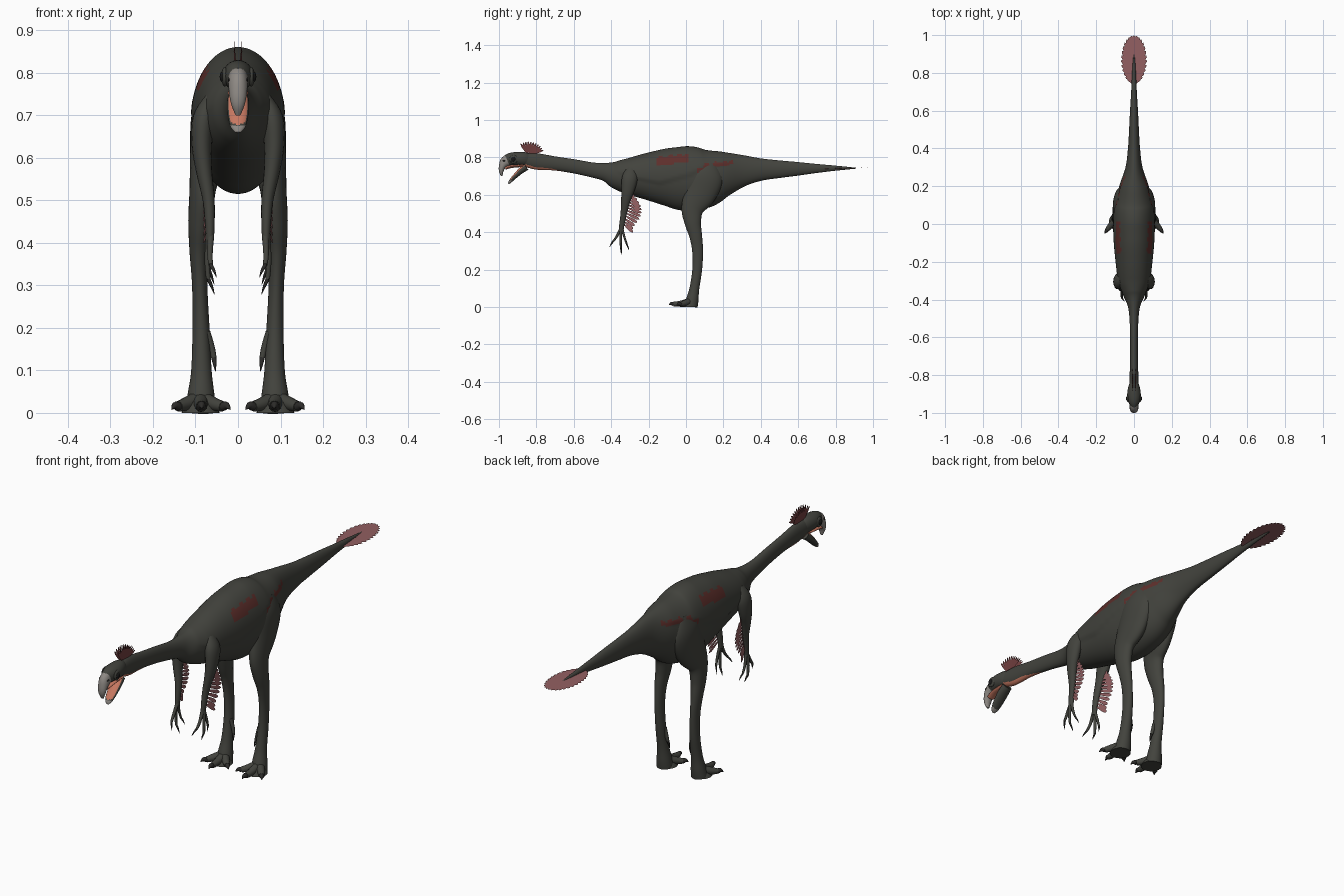
import bpy, bmesh
from math import sin, cos, pi, radians
from mathutils import Vector

if "Cube" in bpy.data.objects:
    bpy.data.objects.remove(bpy.data.objects["Cube"])


def material(name, rgb):
    m = bpy.data.materials.new(name)
    m.use_nodes = True
    m.diffuse_color = (*rgb, 1)
    m.node_tree.nodes["Principled BSDF"].inputs["Base Color"].default_value = (*rgb, 1)
    return m


HIDE = material("dark hide", (.055, .056, .047))
RED = material("deep red markings", (.11, .028, .024))
PLUME = material("dusty pink feathers", (.29, .115, .12))
CREST = material("crest red", (.17, .05, .05))
SALMON = material("salmon skin", (.58, .19, .12))
HORN = material("pale beak", (.27, .25, .23))
CLAW = material("dark claw", (.025, .024, .022))
EYE = material("black eye", (.01, .01, .01))


def finish(name, bm, mats, mirror=False, rule=None):
    bmesh.ops.recalc_face_normals(bm, faces=bm.faces)
    if rule:
        bm.normal_update()
        for f in bm.faces:
            f.material_index = rule(f.calc_center_median(), f.normal)
    mesh = bpy.data.meshes.new(name)
    bm.to_mesh(mesh)
    bm.free()
    for m in mats:
        mesh.materials.append(m)
    ob = bpy.data.objects.new(name, mesh)
    bpy.context.collection.objects.link(ob)
    if mirror:
        ob.modifiers.new("Mirror", "MIRROR")
    bpy.ops.object.select_all(action="DESELECT")
    ob.select_set(True)
    bpy.context.view_layer.objects.active = ob
    bpy.ops.object.shade_smooth_by_angle(angle=radians(50))
    return ob


def spline(rows, steps):
    """Smooth curve through rows of equal length."""
    rows = [Vector(r) for r in rows]
    out = []
    for i in range(len(rows) - 1):
        a, b, c, d = (rows[min(max(i + k, 0), len(rows) - 1)] for k in (-1, 0, 1, 2))
        for s in range(steps):
            t = s / steps
            out.append(b + (c - a) * (t / 2) + (a * 2 - b * 5 + c * 4 - d) * (t * t / 2)
                       + (b * 3 - a - c * 3 + d) * (t ** 3 / 2))
    return out + [rows[-1]]


def loft(name, rows, mats, steps=5, sides=16, mirror=False, rule=None, shape=None):
    """Skin along rows of (x, y, z, side radius, other radius)."""
    bm = bmesh.new()
    path = spline(rows, steps)
    pts = [Vector(p[:3]) for p in path]
    rings = []
    for i, p in enumerate(path):
        t = (pts[min(i + 1, len(pts) - 1)] - pts[max(i - 1, 0)]).normalized()
        u = (Vector((1, 0, 0)) - t * t.x).normalized()
        v = t.cross(u)
        ring = []
        for k in range(sides):
            a = 2 * pi * k / sides
            co = pts[i] + u * (max(p[3], .0005) * cos(a)) + v * (max(p[4], .0005) * sin(a))
            ring.append(bm.verts.new(shape(co) if shape else co))
        rings.append(ring)
    for a, b in zip(rings, rings[1:]):
        for k in range(sides):
            j = (k + 1) % sides
            bm.faces.new((a[k], a[j], b[j], b[k]))
    bm.faces.new(rings[0])
    bm.faces.new(rings[-1])
    return finish(name, bm, mats, mirror, rule)


def feathers(name, specs, normal, mat, mirror=False):
    """Flat leaf-shaped blades from (base, tip, width)."""
    bm = bmesh.new()
    for base, tip, width in specs:
        base, tip = Vector(base), Vector(tip)
        side = (tip - base).cross(Vector(normal)).normalized() * width / 2
        outline = [(0, .2), (.35, .75), (.75, 1), (.93, .6), (1, 0)]
        edge = [base.lerp(tip, t) + side * w for t, w in outline]
        edge += [base.lerp(tip, t) - side * w for t, w in outline[-2::-1]]
        bm.faces.new([bm.verts.new(p) for p in edge])
    return finish(name, bm, [mat], mirror)


def mantle_line(y):
    pts = [(-.38, .72), (-.31, .69), (-.14, .655), (.02, .70), (.1, .74), (.26, .765)]
    for (a, za), (b, zb) in zip(pts, pts[1:]):
        if a <= y <= b:
            return za + (zb - za) * (y - a) / (b - a)
    return None


# Body, neck and tail: the back mantle stands slightly proud of the flanks
def mantle(co):
    line = mantle_line(co.y)
    if line is not None:
        rise = min(max((co.z - line) / .012, 0), 1)
        co.x *= 1 + .06 * rise * min(1, (.26 - co.y) / .06, (co.y + .38) / .06)
    return co


def body_colour(c, n):
    line = mantle_line(c.y)
    if -.86 < c.y < -.63 and n.z < -.45 - .5 * max(0, (c.y + .75) / .12):
        return 2
    jag = .006 * sin(c.y * 130)
    if line and .06 < c.y < .25 and 0 < c.z - line < .022 + jag:
        return 1
    if -.15 + jag < c.y < .005 + jag and .765 + .1 * (c.y + .08) < c.z < .808 + .1 * (c.y + .08) + jag:
        return 1
    return 0


stations = [  # y, top, bottom, half width
    (-.87, .822, .755, .026), (-.8, .822, .735, .023), (-.7, .805, .73, .021),
    (-.6, .79, .715, .021), (-.5, .773, .693, .024), (-.43, .772, .672, .034),
    (-.37, .785, .63, .06), (-.3, .80, .60, .08), (-.2, .827, .57, .092),
    (-.1, .85, .54, .101), (0, .86, .515, .105), (.1, .85, .53, .102),
    (.2, .835, .59, .078), (.3, .815, .643, .045), (.4, .795, .675, .032),
    (.5, .784, .69, .026), (.6, .775, .703, .021), (.7, .765, .717, .015),
    (.8, .756, .729, .01), (.91, .745, .74, .003)]
loft("body", [(0, y, (t + b) / 2, w, (t - b) / 2) for y, t, b, w in stations],
     [HIDE, RED, SALMON], steps=10, sides=72, rule=body_colour, shape=mantle)

# Head, beak and open jaw
loft("skull", [(0, -.835, .785, .02, .03), (0, -.865, .791, .031, .037), (0, -.905, .793, .036, .036),
               (0, -.94, .79, .03, .034), (0, -.965, .785, .018, .026)], [HIDE], sides=24)
loft("upper_beak", [(0, -.935, .792, .022, .032), (0, -.965, .778, .023, .029), (0, -.982, .752, .021, .019),
                    (0, -.988, .725, .016, .012), (0, -.985, .70, .006, .004)], [HORN], sides=20)
loft("palate", [(0, -.87, .757, .022, .008), (0, -.93, .752, .024, .008), (0, -.967, .742, .018, .008)], [SALMON])
loft("lower_jaw", [(0, -.855, .75, .022, .02), (0, -.885, .727, .026, .016), (0, -.915, .698, .024, .012),
                   (0, -.937, .675, .018, .009), (0, -.947, .662, .006, .003)], [HIDE, SALMON], sides=24,
     rule=lambda c, n: int(n.z > .45 and n.y < -.2))
loft("jaw_tip", [(0, -.925, .686, .021, .0085), (0, -.94, .671, .017, .008), (0, -.949, .659, .006, .003)],
     [HORN, SALMON], rule=lambda c, n: int(n.z > .45 and c.y > -.94))


def ball(name, loc, size, mat):
    bm = bmesh.new()
    bmesh.ops.create_uvsphere(bm, u_segments=20, v_segments=12, radius=1)
    for v in bm.verts:
        v.co = Vector(loc) + Vector(a * b for a, b in zip(v.co, size))
    finish(name, bm, [mat], mirror=True)


ball("eye_sockets", (.031, -.922, .79), (.008, .022, .023), HIDE)
ball("eyes", (.035, -.924, .79), (.008, .013, .014), EYE)
ball("nostrils", (.021, -.972, .782), (.003, .008, .004), CLAW)

# Head crest fan
crest = []
for i in range(11):
    a = radians(-35 + 11 * i)
    for x in (-.004, .004):
        base = (x, -.85 + .003 * i, .818)
        crest.append((base, (x * 2.5, base[1] + .06 * sin(a), .822 + .064 * cos(a)), .011))
feathers("head_crest", crest, (1, 0, 0), CREST)

# Tail fan
fan = []
for i in range(15):
    t = pi * (.1 + .9 * i / 14)
    for s in (1, -1):
        fan.append(((s * .002, .745 + .155 * t / pi, .741 + .0004 * i),
                    (s * .068 * sin(t), .872 - .128 * cos(t), .739 + .0004 * i), .024))
feathers("tail_fan", fan, (0, 0, 1), PLUME)

# Arms with hanging feathers
loft("arms", [(.06, -.29, .735, .02, .03), (.08, -.30, .69, .027, .042), (.085, -.31, .63, .024, .036),
              (.08, -.322, .57, .019, .025), (.069, -.333, .50, .014, .017),
              (.066, -.343, .44, .011, .014), (.066, -.347, .405, .009, .013)], [HIDE], mirror=True)
plumes = []
for i in range(12):
    t = i / 11
    plumes.append(((.074 - .008 * t, -.305 - .03 * t, .605 - .16 * t),
                   (.082, -.282 + .046 * sin(pi * min(1, t * 1.1 + .05)), .59 - .19 * t), .017))
feathers("arm_feathers", plumes, (1, 0, 0), PLUME, mirror=True)


def digit(name, points, r, claw_tip):
    """Tapering finger or toe ending in a curved claw."""
    n = len(points) - 1
    loft(name, [(*p, r * (1 - .35 * i / n), r * (1 - .35 * i / n)) for i, p in enumerate(points)],
         [HIDE], sides=12, mirror=True)
    end, tip = Vector(points[-1]), Vector(claw_tip)
    mid = end.lerp(tip, .5) + Vector((0, 0, r * .3))
    loft(name + "_claws", [(*end, r * .6, r * .6), (*mid, r * .45, r * .45), (*tip, r * .05, r * .05)],
         [CLAW], sides=8, mirror=True)


digit("front_fingers", [(.064, -.348, .42), (.066, -.372, .375), (.064, -.392, .348)], .008, (.05, -.41, .318))
digit("middle_fingers", [(.068, -.347, .42), (.072, -.349, .36), (.07, -.348, .315)], .008, (.055, -.345, .278))
digit("rear_fingers", [(.066, -.342, .42), (.07, -.328, .37), (.068, -.316, .335)], .007, (.056, -.304, .302))

# Legs
loft("legs", [(.055, .12, .77, .03, .05), (.066, .105, .70, .043, .095), (.072, .075, .61, .041, .088),
              (.083, .035, .525, .031, .06), (.089, .037, .45, .028, .044), (.092, .052, .38, .022, .034),
              (.09, .062, .30, .018, .029), (.087, .06, .2, .02, .026), (.086, .045, .1, .024, .026),
              (.087, .034, .04, .032, .033), (.088, .028, .003, .036, .034)], [HIDE], steps=6, sides=28, mirror=True)

# Feet
digit("inner_toes", [(.08, .02, .03), (.055, -.008, .02), (.036, -.026, .015)], .019, (.018, -.045, .008))
digit("middle_toes", [(.088, .02, .03), (.087, -.03, .018), (.086, -.066, .016)], .019, (.085, -.092, .01))
digit("outer_toes", [(.098, .02, .03), (.124, -.008, .02), (.14, -.028, .015)], .019, (.156, -.05, .008))
digit("dew_toes", [(.075, .05, .19), (.063, .052, .155), (.057, .05, .13)], .010, (.053, .042, .097))
bm = bmesh.new()
bmesh.ops.create_cone(bm, cap_ends=True, segments=28, radius1=.045, radius2=.03, depth=.026)
for v in bm.verts:
    v.co += Vector((.088, .012, .013))
finish("foot_pads", bm, [HIDE], mirror=True)
